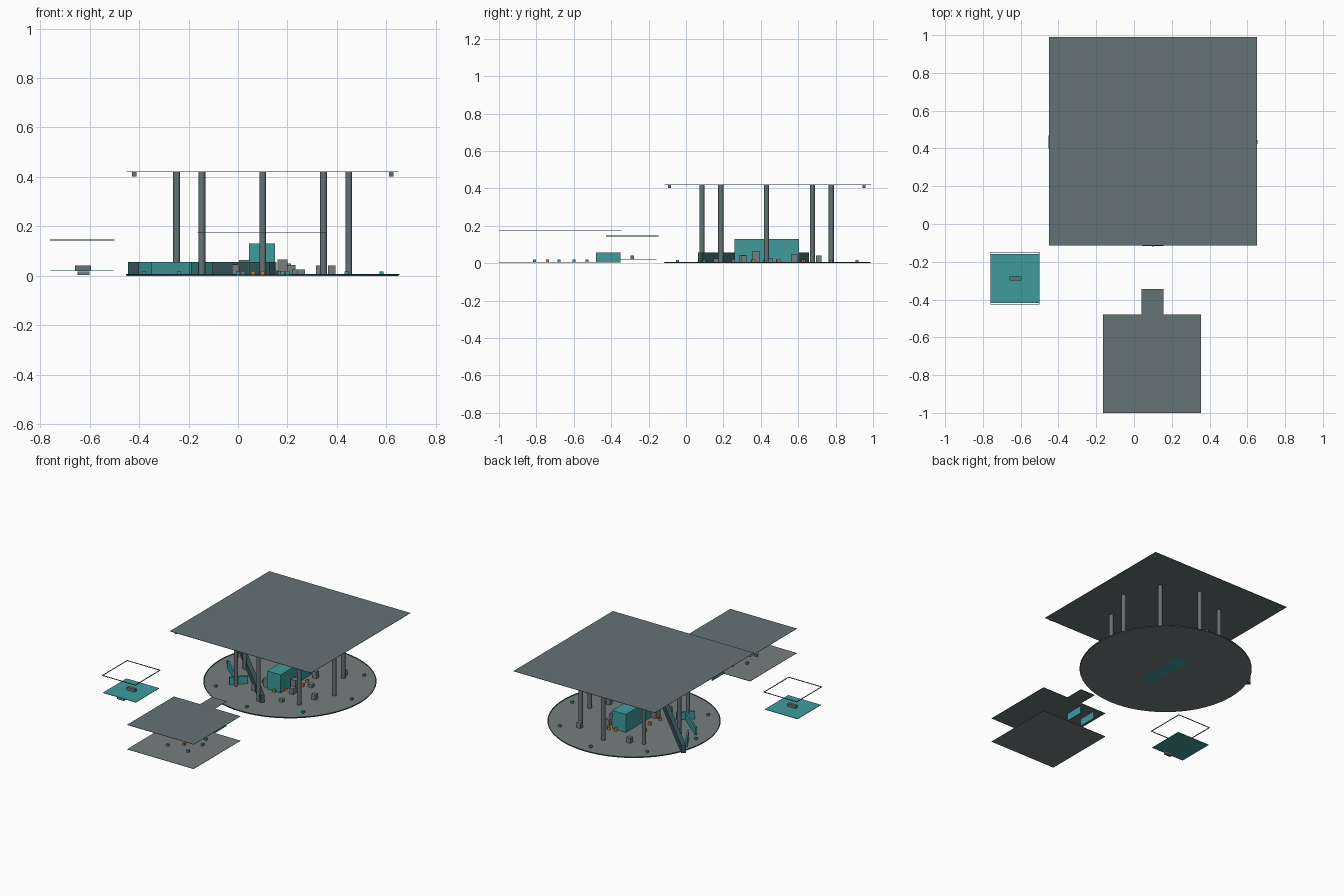
import bpy, random
from math import cos, sin, pi, radians

if "Cube" in bpy.data.objects:
    bpy.data.objects.remove(bpy.data.objects["Cube"])

random.seed(4)


def mat(name, r, g, b):
    m = bpy.data.materials.new(name)
    m.diffuse_color = (r, g, b, 1)
    m.use_nodes = True
    m.node_tree.nodes["Principled BSDF"].inputs["Base Color"].default_value = m.diffuse_color
    return m


TEAL = mat("teal", 0.05, 0.33, 0.34)
DARK = mat("dark_teal", 0.04, 0.10, 0.11)
SLATE = mat("slate", 0.13, 0.17, 0.18)
STONE = mat("stone", 0.18, 0.21, 0.21)
ORANGE = mat("orange", 0.65, 0.20, 0.05)


def box(name, x0, x1, y0, y1, z0, z1, m=None):
    bpy.ops.mesh.primitive_cube_add(
        size=1, location=((x0 + x1) / 2, (y0 + y1) / 2, (z0 + z1) / 2))
    o = bpy.context.object
    o.name = name
    o.scale = (x1 - x0, y1 - y0, z1 - z0)
    if m:
        o.data.materials.append(m)
    return o


def block(name, x, y, s, h, m=None, rot=0.0, z=0.002, length=None):
    l = length or s
    o = box(name, x - l / 2, x + l / 2, y - s / 2, y + s / 2, z, h, m)
    o.rotation_euler.z = rot
    return o


def cyl(name, x, y, r, z0, z1, n, m):
    bpy.ops.mesh.primitive_cylinder_add(
        vertices=n, radius=r, depth=z1 - z0, location=(x, y, (z0 + z1) / 2))
    o = bpy.context.object
    o.name = name
    o.data.materials.append(m)
    bpy.ops.object.shade_smooth_by_angle(angle=radians(30))
    return o


CX, CY = 0.10, 0.435

# main hall: round floor with a thin rim, square ceiling
cyl("hall_floor", CX, CY, 0.55, 0.0, 0.003, 64, STONE)
bpy.ops.mesh.primitive_torus_add(
    location=(CX, CY, 0.005), major_radius=0.55, minor_radius=0.003,
    major_segments=64, minor_segments=6)
bpy.context.object.name = "floor_rim"
bpy.context.object.data.materials.append(DARK)
box("hall_ceiling", CX - 0.55, CX + 0.55, CY - 0.55, CY + 0.555, 0.419, 0.421, SLATE)
for i in (-1, 1):
    for j in (-1, 1):
        block("ceiling_corner_block", CX + 0.52 * i, CY - 0.003 + 0.52 * j,
              0.017, 0.419, SLATE, z=0.402)

# ring of pillars and ring of edge markers
for k in range(8):
    a = k * pi / 4
    cyl("pillar", CX + 0.348 * cos(a), CY - 0.004 + 0.346 * sin(a),
        0.014, 0.002, 0.42, 12, SLATE)
    block("edge_marker", CX + 0.48 * cos(a), CY + 0.48 * sin(a), 0.016, 0.018, TEAL)

# central block
box("central_block", 0.045, 0.15, 0.26, 0.605, 0.0, 0.13, TEAL)

# low diagonal walls
block("long_diagonal_wall", -0.148, 0.36, 0.03, 0.056, DARK, -pi / 4, length=0.81)
block("short_diagonal_wall", -0.25, 0.30, 0.012, 0.056, TEAL, radians(-40), length=0.25)
block("rear_diagonal_wall", -0.36, 0.50, 0.012, 0.056, TEAL, radians(-60), length=0.15)
block("cross_wall", -0.15, 0.22, 0.015, 0.055, TEAL, pi / 4, length=0.12)

# stone blocks: x, y, width, height
for x, y, s, h in ((0.38, 0.31, 0.03, 0.042), (0.33, 0.71, 0.03, 0.042),
                   (0.18, 0.375, 0.04, 0.066), (0.03, 0.30, 0.05, 0.064),
                   (0.215, 0.30, 0.034, 0.044), (0.255, 0.45, 0.03, 0.025),
                   (-0.01, 0.20, 0.028, 0.045), (0.20, 0.58, 0.03, 0.05),
                   (-0.06, 0.71, 0.03, 0.04), (0.23, 0.16, 0.025, 0.025)):
    block("stone_block", x, y, s, h, STONE)

# small orange pieces around the central block
for k in range(12):
    a = k * pi / 6 + random.uniform(-0.15, 0.15)
    r = random.uniform(0.10, 0.17)
    block("orange_piece", CX + r * cos(a), CY + 1.35 * r * sin(a), 0.018, 0.021,
          ORANGE, random.uniform(0, 1))

# front room: floor, roof with entrance tab, passage walls
box("front_room_floor", -0.163, 0.355, -1.0, -0.48, 0.003, 0.005, STONE)
box("front_room_roof", -0.163, 0.355, -1.0, -0.48, 0.175, 0.177, SLATE)
box("passage_roof", 0.04, 0.155, -0.48, -0.345, 0.175, 0.177, SLATE)
for x in (0.043, 0.152):
    box("passage_wall", x - 0.003, x + 0.003, -0.48, -0.35, 0.003, 0.056, TEAL)
for i, (x, y) in enumerate(((0.02, -0.81), (0.18, -0.81), (0.10, -0.74), (0.00, -0.68),
                            (0.20, -0.68), (0.06, -0.60), (0.17, -0.60), (0.10, -0.53))):
    block("floor_piece", x, y, 0.016, 0.02, ORANGE if i % 3 == 2 else TEAL, z=0.004)

# side platform with hovering frame
box("side_platform", -0.758, -0.503, -0.418, -0.158, 0.019, 0.022, TEAL)
for y in (-0.425, -0.15):
    box("side_frame_bar", -0.76, -0.50, y - 0.002, y + 0.002, 0.143, 0.147, DARK)
for x in (-0.758, -0.502):
    box("side_frame_bar", x - 0.002, x + 0.002, -0.425, -0.15, 0.143, 0.147, DARK)
box("platform_bench", -0.66, -0.595, -0.298, -0.278, 0.022, 0.041, SLATE)
box("platform_step", -0.65, -0.60, -0.415, -0.39, 0.004, 0.018, STONE)
